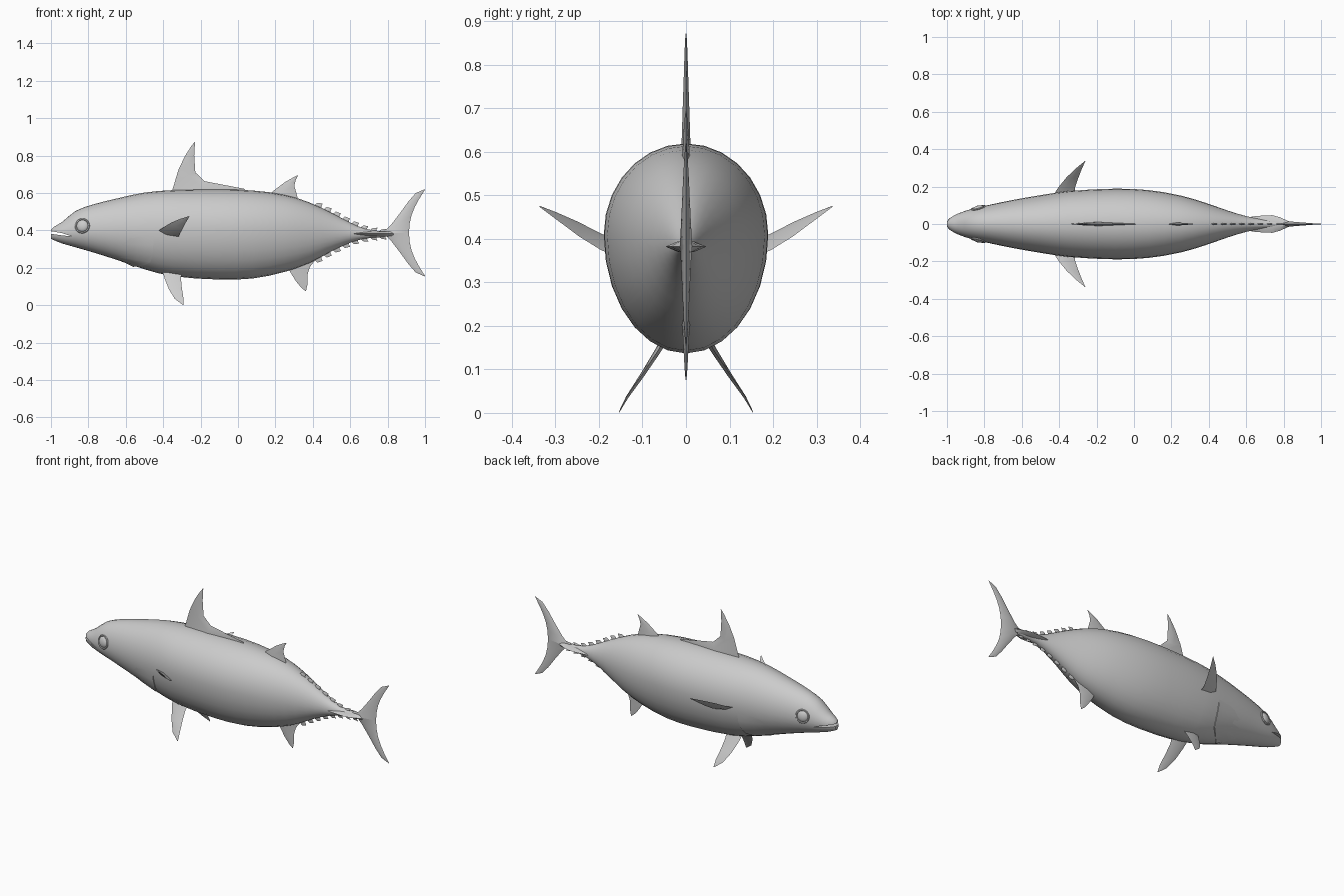
import bpy, bmesh, math
from mathutils import Vector

if "Cube" in bpy.data.objects:
    bpy.data.objects.remove(bpy.data.objects["Cube"])

# Body stations: x, top z, bottom z, half width, z of widest point
ST = [(-1.0, .402, .355, .014, .382), (-.985, .418, .348, .032, .385), (-.94, .445, .330, .056, .388),
      (-.87, .503, .310, .080, .397), (-.78, .537, .284, .101, .402), (-.65, .570, .243, .128, .405),
      (-.5, .602, .192, .154, .408), (-.35, .615, .155, .176, .41), (-.1, .619, .137, .189, .41),
      (.08, .613, .143, .181, .408), (.25, .590, .178, .152, .403), (.38, .550, .224, .114, .396),
      (.5, .494, .288, .072, .388), (.6, .441, .334, .042, .383), (.68, .408, .356, .026, .381),
      (.77, .395, .364, .016, .379), (.85, .384, .374, .005, .379)]


def section(x):
    """Smoothly interpolated body section at x."""
    x = max(ST[0][0], min(ST[-1][0], x))
    i = max(k for k in range(len(ST) - 1) if ST[k][0] <= x)
    a, b = ST[i], ST[i + 1]
    p, q = ST[max(i - 1, 0)], ST[min(i + 2, len(ST) - 1)]
    h = b[0] - a[0]
    t = (x - a[0]) / h
    out = []
    for c in range(1, 5):
        m0 = (b[c] - p[c]) / (b[0] - p[0]) * h
        m1 = (q[c] - a[c]) / (q[0] - a[0]) * h
        out.append((2*t**3 - 3*t*t + 1) * a[c] + (t**3 - 2*t*t + t) * m0
                   + (3*t*t - 2*t**3) * b[c] + (t**3 - t*t) * m1)
    return out


def side_y(x, z):
    """Half width of the body at x and height z."""
    top, bot, w, mid = section(x)
    r = (z - mid) / (top - mid if z > mid else mid - bot)
    return w * math.sqrt(max(0, 1 - r * r))


def make(name, verts, faces, angle=35):
    me = bpy.data.meshes.new(name)
    me.from_pydata([tuple(v) for v in verts], [], faces)
    bm = bmesh.new()
    bm.from_mesh(me)
    bmesh.ops.remove_doubles(bm, verts=bm.verts, dist=1e-5)
    bmesh.ops.recalc_face_normals(bm, faces=bm.faces)
    bm.to_mesh(me)
    bm.free()
    ob = bpy.data.objects.new(name, me)
    bpy.context.collection.objects.link(ob)
    smooth(ob, angle)
    return ob


def smooth(ob, angle=35):
    bpy.ops.object.select_all(action='DESELECT')
    bpy.context.view_layer.objects.active = ob
    ob.select_set(True)
    bpy.ops.object.shade_smooth_by_angle(angle=math.radians(angle))


def loft(name, rings, angle=35):
    n = len(rings[0])
    verts = [v for r in rings for v in r]
    faces = [(i*n + j, i*n + (j+1) % n, (i+1)*n + (j+1) % n, (i+1)*n + j)
             for i in range(len(rings) - 1) for j in range(n)]
    faces += [tuple(range(n)), tuple(range((len(rings)-1)*n, len(rings)*n))]
    return make(name, verts, faces, angle)


def mirror(ob):
    m = ob.modifiers.new("mirror", 'MIRROR')
    m.use_axis = (False, True, False)
    m.use_mirror_merge = False


def fin(name, lead, trail, thick):
    """Lens-section fin between a leading and a trailing edge, root to tip."""
    L = [Vector(p if len(p) == 3 else (p[0], 0, p[1])) for p in lead]
    T = [Vector(p if len(p) == 3 else (p[0], 0, p[1])) for p in trail]
    nrm = (T[0] - L[0]).cross(L[-1] - L[0]).normalized()
    rings = []
    for i, (a, b) in enumerate(zip(L, T)):
        t = thick * (1 - .9 * i / (len(L) - 1))
        m = a.lerp(b, .4)
        rings.append([a, m + nrm * t, b, m - nrm * t])
    return loft(name, rings, 50)


# Body
xs = []
for a, b in zip(ST, ST[1:]):
    xs += [a[0], (a[0] + b[0]) / 2]
xs.append(ST[-1][0])
N = 28
rings = []
for x in xs:
    top, bot, w, mid = section(x)
    ring = []
    for j in range(N):
        a = 2 * math.pi * j / N
        s = math.sin(a)
        ring.append((x, w * math.cos(a), mid + s * (top - mid if s > 0 else mid - bot)))
    rings.append(ring)
body = loft("body", rings)

# Mouth slit cut
prof = [(-1.05, .402), (-.99, .394), (-.94, .385), (-.89, .368), (-.94, .373), (-.99, .380), (-1.05, .384)]
cutter = loft("mouth_cutter", [[(x, y, z) for x, z in prof] for y in (-.2, .2)])
cutter.hide_render = True
bo = body.modifiers.new("mouth", 'BOOLEAN')
bo.operation = 'DIFFERENCE'
bo.solver = 'EXACT'
bo.object = cutter
bpy.context.view_layer.objects.active = body
bpy.ops.object.modifier_apply(modifier="mouth")
bpy.data.objects.remove(cutter)
smooth(body)

# Eyes with rims
ex, ez = -.832, .424
ey = side_y(ex, ez)
bpy.ops.mesh.primitive_uv_sphere_add(segments=20, ring_count=12, radius=.033, location=(ex, -ey + .006, ez))
eye = bpy.context.object
eye.name = "eye"
eye.scale = (1, .5, 1)
eye.rotation_euler = (math.radians(-8), 0, math.radians(-14))
bpy.ops.mesh.primitive_torus_add(major_segments=20, minor_segments=6, major_radius=.036, minor_radius=.005,
                                 location=(ex, -ey + .001, ez),
                                 rotation=(math.radians(82), 0, math.radians(-14)))
rim = bpy.context.object
rim.name = "eye_rim"
for ob in (eye, rim):
    bpy.ops.object.select_all(action='DESELECT')
    ob.select_set(True)
    bpy.context.view_layer.objects.active = ob
    bpy.ops.object.transform_apply(location=True, rotation=True, scale=True)
    smooth(ob)
    mirror(ob)

# Gill covers: thin plates rising off the body towards their rear edge
edge = [(.205, -.56), (.213, -.50), (.23, -.468), (.27, -.457), (.32, -.453), (.365, -.452)]
verts, C = [], 6
for k, (z, xe) in enumerate(edge):
    for c in range(C + 1):
        x = -.66 + (xe + .66) * min(c, C - 1) / (C - 1)
        zz = z + (1 - min(c, C - 1) / (C - 1)) * .05 * (1 - k / 5)
        off = .006 * min(c, C - 1) / (C - 1) * (.3 if k == 5 else 1) - .001
        verts.append((x, -side_y(x, zz) - (off if c < C else -.004), zz))
faces = [(k*(C+1) + c, k*(C+1) + c + 1, (k+1)*(C+1) + c + 1, (k+1)*(C+1) + c)
         for k in range(len(edge) - 1) for c in range(C)]
mirror(make("gill_cover", verts, faces))

# Median fins
fin("first_dorsal_fin",
    [(-.36, .59), (-.345, .635), (-.32, .72), (-.285, .795), (-.25, .85), (-.232, .872)],
    [(.04, .60), (.035, .622), (-.18, .663), (-.228, .71), (-.234, .80), (-.230, .87)], .012)
fin("second_dorsal_fin", [(.165, .585), (.19, .612), (.25, .657), (.29, .680), (.318, .694)],
    [(.325, .55), (.312, .60), (.301, .637), (.308, .668), (.32, .692)], .010)
fin("anal_fin", [(.26, .21), (.285, .168), (.31, .128), (.34, .092), (.361, .075)],
    [(.42, .25), (.385, .205), (.372, .165), (.372, .115), (.364, .076)], .010)

# Tail fin lobes
for name, s in (("upper", 1), ("lower", -1)):
    def tz(d): return .387 + s * d
    fin("tail_fin_" + name,
        [(.775, tz(0)), (.82, tz(.045)), (.866, tz(.105)), (.91, tz(.166)), (.95, tz(.212)), (.998, tz(.233))],
        [(.914, tz(0)), (.918, tz(.05)), (.928, tz(.095)), (.945, tz(.137)), (.967, tz(.178)), (1.0, tz(.231))],
        .014)

# Side keels of the tail stalk
kp = [(.58, .030), (.64, .041), (.70, .046), (.74, .047), (.78, .036), (.82, .018), (.85, .006)]
loft("tail_keel", [[(x, w, .382), (x, w * .4, .394), (x, -w * .4, .394),
                    (x, -w, .382), (x, -w * .4, .370), (x, w * .4, .370)] for x, w in kp])

# Finlets along the back and belly
for i in range(8):
    x = .405 + i * .049
    h = .022 - i * .001
    for name, c, s in (("upper", 0, 1), ("lower", 1, -1)):
        z0, z1 = section(x)[c], section(x + .04)[c]
        fin(f"{name}_finlet_{i + 1}", [(x, z0 - s * .008), (x + .02, z0 + s * .008), (x + .046, z1 + s * h)],
            [(x + .042, z1 - s * .008), (x + .04, z1 + s * .006), (x + .047, z1 + s * (h - .002))], .005)

# Paired fins
mirror(fin("pectoral_fin",
           [(-.43, -.155, .395), (-.405, -.195, .412), (-.36, -.25, .440), (-.31, -.298, .461), (-.262, -.337, .476)],
           [(-.315, -.165, .362), (-.315, -.195, .374), (-.298, -.245, .405), (-.28, -.292, .440), (-.26, -.336, .473)],
           .009))
mirror(fin("pelvic_fin",
           [(-.405, -.04, .185), (-.392, -.065, .142), (-.37, -.10, .086), (-.338, -.135, .034), (-.294, -.154, .001)],
           [(-.30, -.04, .185), (-.305, -.065, .142), (-.30, -.10, .090), (-.292, -.135, .040), (-.290, -.153, .004)],
           .009))
